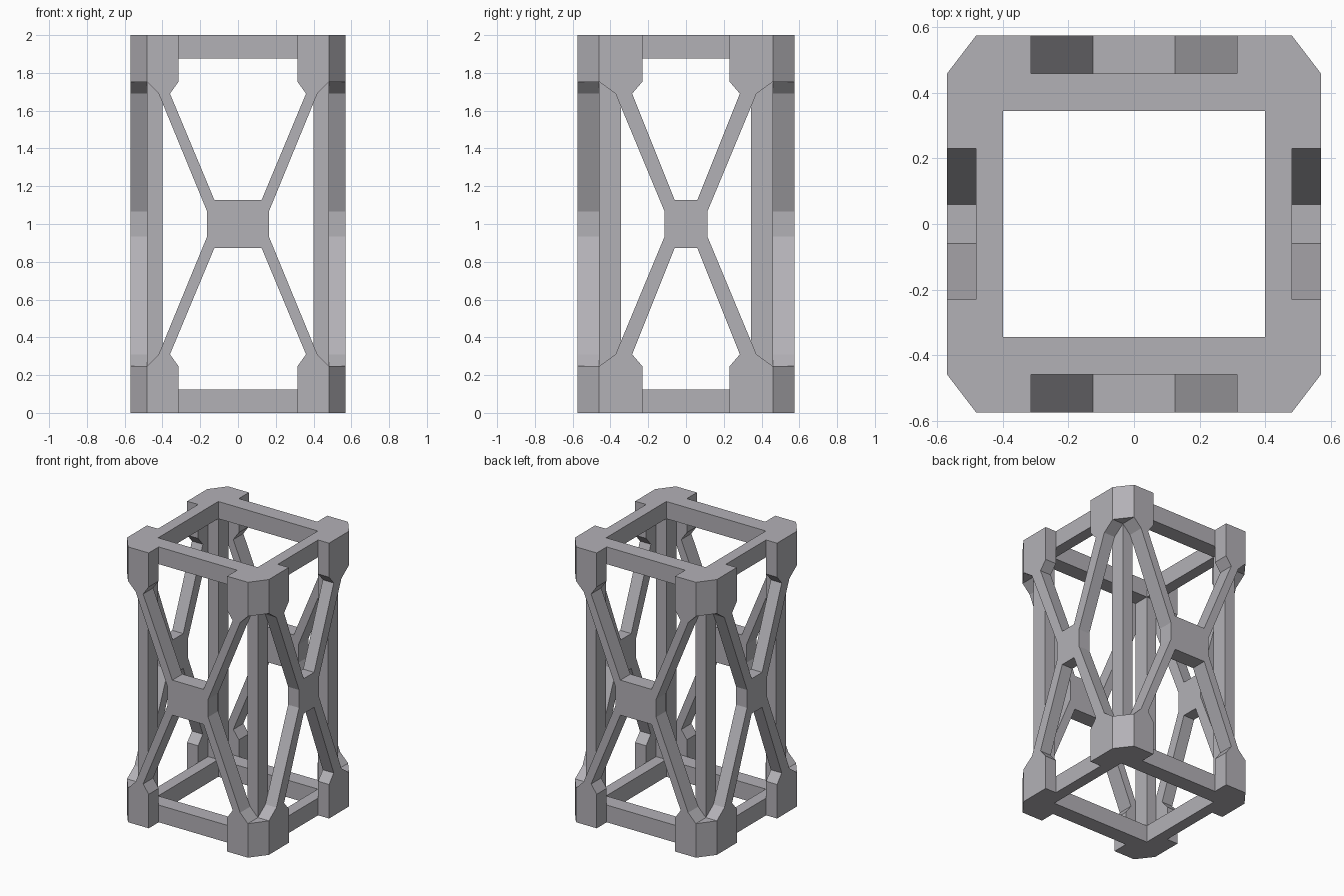
import bpy, bmesh
from mathutils import Vector

if "Cube" in bpy.data.objects:
    bpy.data.objects.remove(bpy.data.objects["Cube"])

grey = bpy.data.materials.new("steel grey")
grey.diffuse_color = (0.45, 0.44, 0.47, 1)
grey.use_nodes = True
grey.node_tree.nodes["Principled BSDF"].inputs["Base Color"].default_value = grey.diffuse_color

XI, XM, XO = 0.40, 0.482, 0.57      # inner, middle, outer x
YI, YM, YO = 0.345, 0.46, 0.575     # inner, middle, outer y
MID = 1.0                           # the frame mirrors about mid height


def prism(name, outline, depth):
    """Extrude one octant of a part by the depth vector, mirror it on x, y and z."""
    bm = bmesh.new()
    face = bm.faces.new([bm.verts.new(p) for p in outline])
    new = bmesh.ops.extrude_face_region(bm, geom=[face])["geom"]
    bmesh.ops.translate(bm, vec=Vector(depth),
                        verts=[g for g in new if isinstance(g, bmesh.types.BMVert)])
    bmesh.ops.recalc_face_normals(bm, faces=bm.faces)
    # open the faces lying on a mirror plane so the halves weld together
    inner = [f for f in bm.faces
             if any(all(abs(v.co[i]) < 1e-5 for v in f.verts) for i in range(3))]
    bmesh.ops.delete(bm, geom=inner, context='FACES_ONLY')
    me = bpy.data.meshes.new(name)
    bm.to_mesh(me)
    bm.free()
    me.materials.append(grey)
    ob = bpy.data.objects.new(name, me)
    ob.location.z = MID
    bpy.context.collection.objects.link(ob)
    mod = ob.modifiers.new("mirror", 'MIRROR')
    mod.use_axis = (True, True, True)
    return ob


def brace(edge, block, tip_in, tip_out, hub_in, hub_out):
    """Quarter outline of a cross brace with corner gusset: (across, height)."""
    return [(block, 1), (block, 0.753), (tip_in, 0.69), (hub_in, 0.127),
            (0, 0.127), (0, 0), (hub_out, 0), (hub_out, 0.065),
            (tip_out, 0.69), (edge, 0.753), (edge, 1)]


# Cross braces on front/back and on the two sides
prism("front_back_cross_brace",
      [(u, YM, z) for u, z in brace(XM, 0.315, 0.36, 0.42, 0.125, 0.163)],
      (0, YO - YM, 0))
prism("side_cross_brace",
      [(XM, u, z) for u, z in brace(YM, 0.231, 0.285, 0.373, 0.06, 0.113)],
      (XO - XM, 0, 0))

# Chamfered corner blocks joining the gussets
prism("corner_block", [(XM, YM, 0.753), (XO, YM, 0.753), (XM, YO, 0.753)], (0, 0, 0.247))

# Upright posts
prism("corner_post", [(XI, YI, 0), (XM, YI, 0), (XM, YM, 0), (XI, YM, 0)], (0, 0, 1))

# Top and bottom rails
prism("front_back_rail", [(0, YI, 0.875), (XI, YI, 0.875), (XI, YM, 0.875), (0, YM, 0.875)],
      (0, 0, 0.125))
prism("side_rail", [(XI, 0, 0.875), (XM, 0, 0.875), (XM, YI, 0.875), (XI, YI, 0.875)],
      (0, 0, 0.125))
